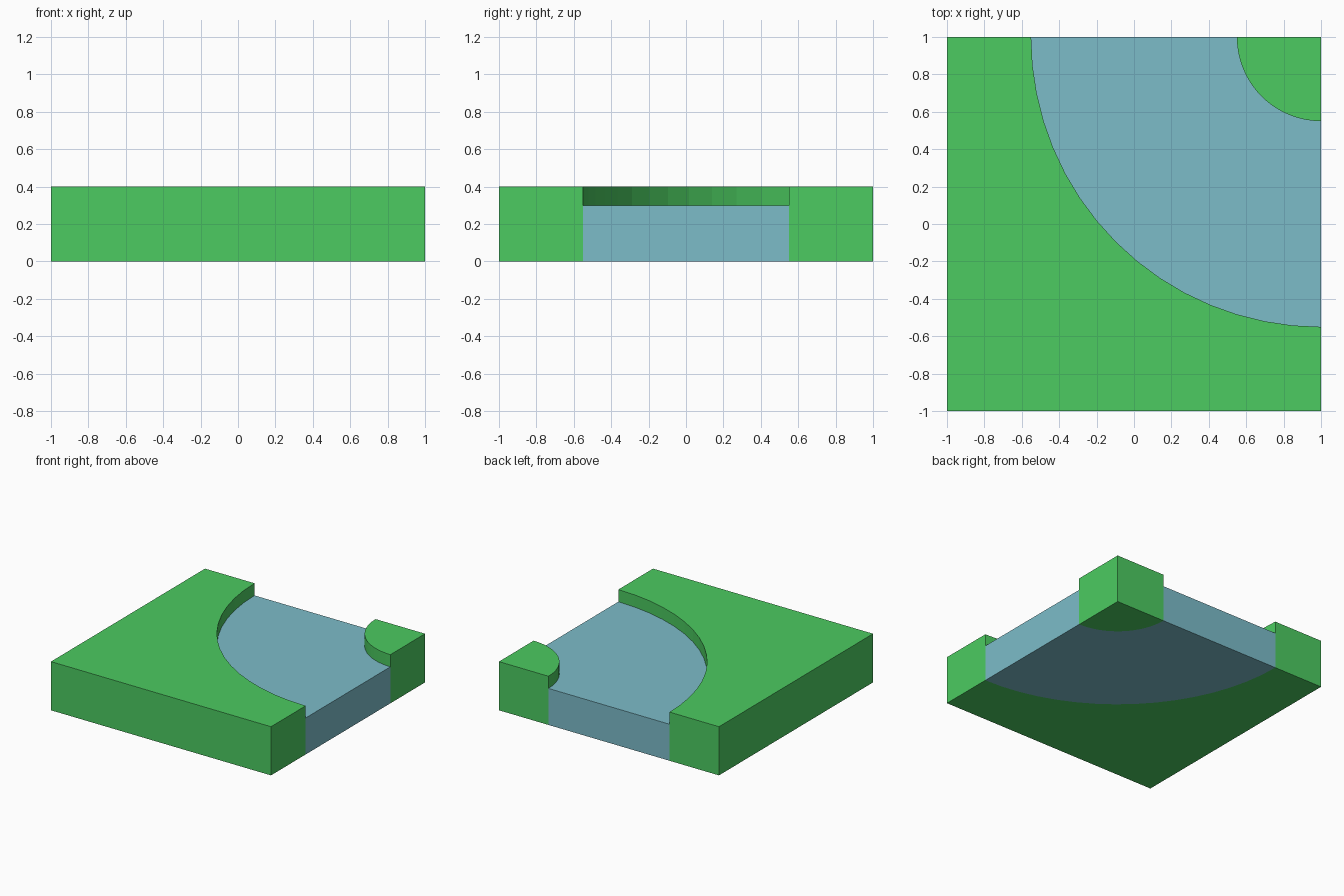
import bpy, bmesh, math

if "Cube" in bpy.data.objects:
    bpy.data.objects.remove(bpy.data.objects["Cube"])

SEG = 16                 # segments per quarter bend
R_IN, R_OUT = 0.45, 1.55  # river edges, measured from the back right corner
BANK_H, WATER_H = 0.4, 0.3


def material(name, rgb):
    m = bpy.data.materials.new(name)
    m.diffuse_color = (*rgb, 1)
    m.use_nodes = True
    m.node_tree.nodes["Principled BSDF"].inputs["Base Color"].default_value = m.diffuse_color
    return m


def arc(r):
    """Quarter arc around the corner (1, 1), from the back edge to the right edge."""
    steps = [math.pi + i / SEG * math.pi / 2 for i in range(SEG + 1)]
    return [(1 + r * math.cos(a), 1 + r * math.sin(a)) for a in steps]


def prism(name, outline, height, mat):
    """Extrude a counter-clockwise outline up from the ground."""
    bm = bmesh.new()
    base = bm.faces.new([bm.verts.new((x, y, 0)) for x, y in outline])
    top = bmesh.ops.extrude_face_region(bm, geom=[base], use_keep_orig=True)["geom"]
    bmesh.ops.translate(bm, vec=(0, 0, height),
                        verts=[v for v in top if isinstance(v, bmesh.types.BMVert)])
    bmesh.ops.recalc_face_normals(bm, faces=bm.faces)
    mesh = bpy.data.meshes.new(name)
    bm.to_mesh(mesh)
    bm.free()
    mesh.materials.append(mat)
    obj = bpy.data.objects.new(name, mesh)
    bpy.context.collection.objects.link(obj)
    return obj


grass = material("grass green", (0.072, 0.597, 0.119))
water = material("water blue", (0.202, 0.503, 0.584))

inner, outer = arc(R_IN), arc(R_OUT)

# Large outer bank, small corner bank, and the curved river between them
prism("outer_bank", [(-1, 1), (-1, -1), (1, -1)] + outer[::-1], BANK_H, grass)
prism("inner_bank", inner + [(1, 1)], BANK_H, grass)
prism("river", outer + inner[::-1], WATER_H, water)
